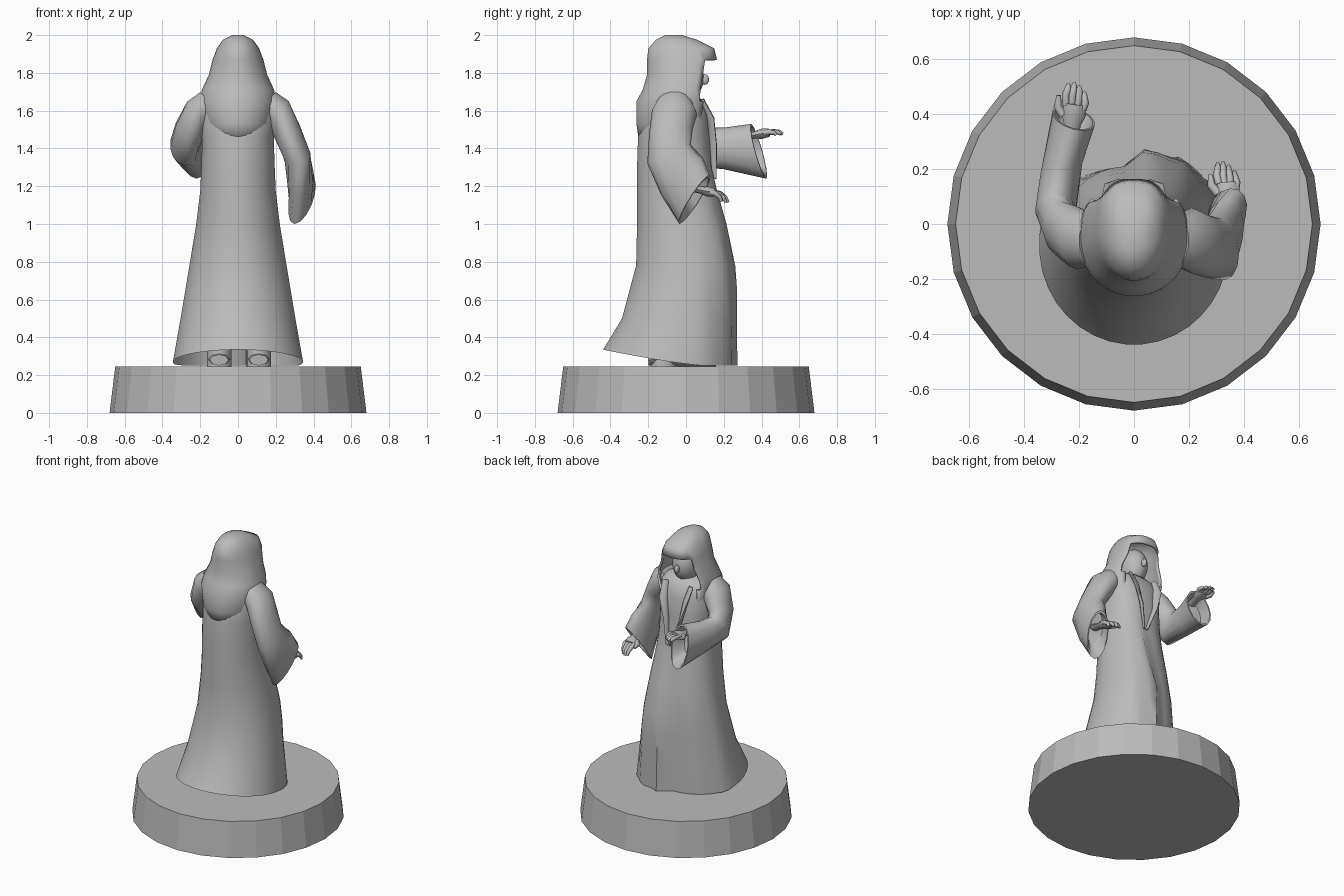
import bpy, bmesh, math
from mathutils import Vector as V

cube = bpy.data.objects.get("Cube")
if cube:
    bpy.data.objects.remove(cube, do_unlink=True)

grey = bpy.data.materials.new("stone_grey")
grey.use_nodes = True
COLOUR = (0.5, 0.5, 0.5, 1)
grey.diffuse_color = COLOUR
grey.node_tree.nodes["Principled BSDF"].inputs["Base Color"].default_value = COLOUR


def finish(name, bm, smooth=50):
    bmesh.ops.recalc_face_normals(bm, faces=bm.faces)
    mesh = bpy.data.meshes.new(name)
    bm.to_mesh(mesh)
    bm.free()
    mesh.materials.append(grey)
    ob = bpy.data.objects.new(name, mesh)
    bpy.context.collection.objects.link(ob)
    bpy.ops.object.select_all(action="DESELECT")
    ob.select_set(True)
    bpy.context.view_layer.objects.active = ob
    if smooth:
        bpy.ops.object.shade_smooth_by_angle(angle=math.radians(smooth))
    return ob


def loft(name, rings, caps=(True, True), skip=None, smooth=50):
    """Join rings of points into a skin; skip(i, j) leaves a face out."""
    bm = bmesh.new()
    loops = [[bm.verts.new(p) for p in ring] for ring in rings]
    n = len(loops[0])
    for i in range(len(loops) - 1):
        for j in range(n):
            if not (skip and skip(i, j)):
                k = (j + 1) % n
                bm.faces.new((loops[i][j], loops[i][k], loops[i + 1][k], loops[i + 1][j]))
    for want, loop in zip(caps, (loops[0], loops[-1])):
        if want:
            bm.faces.new(loop)
    return finish(name, bm, smooth)


def ellipse(c, u, v, n=14):
    c, u, v = V(c), V(u), V(v)
    return [c + u * math.cos(t * math.tau / n) + v * math.sin(t * math.tau / n) for t in range(n)]


def tube(name, points, radii, flat=1.0):
    """Tapered tube along points; flat squashes it towards its path."""
    points = [V(p) for p in points]
    rings = []
    for i, (p, r) in enumerate(zip(points, radii)):
        d = (points[min(i + 1, len(points) - 1)] - points[max(i - 1, 0)]).normalized()
        side = d.cross(V((0, 0, 1))).normalized()
        rings.append(ellipse(p, side * r, side.cross(d) * r * flat, 8))
    return loft(name, rings)


def ball(name, centre, size):
    bm = bmesh.new()
    bmesh.ops.create_uvsphere(bm, u_segments=16, v_segments=10, radius=1)
    bmesh.ops.scale(bm, vec=size, verts=bm.verts)
    bmesh.ops.translate(bm, vec=centre, verts=bm.verts)
    return finish(name, bm)


N = 36


def outline(z, w, front, back, power=0.85):
    """Rounded cross-section, starting at the figure's front (+y)."""
    pts = []
    for j in range(N):
        a = math.tau * (j + 0.5) / N
        s, c = math.sin(a), math.cos(a)
        p = power if c > 0 else 1
        pts.append(V((w * math.copysign(abs(s) ** p, s),
                      (front + back) / 2 + (front - back) / 2 * math.copysign(abs(c) ** p, c), z)))
    return pts


# Plinth
bm = bmesh.new()
bmesh.ops.create_cone(bm, cap_ends=True, segments=24, radius1=0.68, radius2=0.65, depth=0.245)
bmesh.ops.translate(bm, vec=(0, 0, 0.1225), verts=bm.verts)
finish("plinth", bm, 0)

# Robe: one front panel overlaps the other, and the hem rises at the back
robe_rows = [(0.25, 0.345, 0.275, -0.44), (0.5, 0.305, 0.275, -0.34), (0.65, 0.28, 0.275, -0.3),
             (0.78, 0.258, 0.265, -0.265), (1.0, 0.222, 0.222, -0.26), (1.18, 0.2, 0.17, -0.26),
             (1.3, 0.195, 0.14, -0.26), (1.45, 0.19, 0.13, -0.255), (1.58, 0.2, 0.12, -0.24),
             (1.65, 0.185, 0.09, -0.2), (1.69, 0.12, 0.05, -0.14)]
robe = []
for z, w, front, back in robe_rows:
    ring = outline(z, w, front, back)
    low = max(0, (1.35 - z) / 1.1)
    for p in ring:
        if p.y > 0 and p.x < 0.03:
            p.y -= 0.065 * min(1, low * 1.6) * min(1, p.y / 0.15)
        elif p.y > 0.1:
            p.y -= 0.02 * low * (1 + math.cos((p.x - 0.12) * 50)) / 2
        if z < 0.3:
            p.z += 0.085 * max(0, (0.1 - p.y) / 0.54) ** 1.3
    robe.append(ring)
loft("robe", robe, caps=(False, True))

# Hood with an open face
hood_rows = [(1.44, 0.14, 0.08, -0.25), (1.53, 0.18, 0.12, -0.263), (1.65, 0.2, 0.14, -0.263),
             (1.71, 0.192, 0.14, -0.23), (1.79, 0.155, 0.15, -0.207), (1.87, 0.135, 0.165, -0.207),
             (1.93, 0.112, 0.15, -0.2), (1.975, 0.08, 0.06, -0.16), (2.0, 0.03, -0.02, -0.11)]
hood = loft("hood", [outline(*row, power=0.75) for row in hood_rows], caps=(False, True),
            skip=lambda i, j: i < 5 and min(j + 1, N - 1 - j) <= (5 if i > 1 else 4))
shell = hood.modifiers.new("thickness", "SOLIDIFY")
shell.thickness = 0.015
shell.offset = -1

# Face inside the hood
ball("head", (0, -0.01, 1.775), (0.088, 0.105, 0.125))
ball("nose", (0, 0.1, 1.765), (0.015, 0.022, 0.028))
ball("neck", (0, -0.02, 1.65), (0.07, 0.07, 0.1))

# Crossed collar edges
for name, side in (("left_lapel", 1), ("right_lapel", -1)):
    tube(name, [(side * 0.1, 0.085, 1.66), (side * 0.085, 0.13, 1.56), (side * 0.055, 0.142, 1.42),
                (0.03 + side * 0.01, 0.15, 1.24)], (0.02, 0.028, 0.022, 0.012), 0.5)


# Sleeves widen to a drooping cuff, then turn inwards
def sleeve(name, rows):
    rings = [ellipse(*row) for row in rows]
    centre, back = V(rows[-1][0]), V(rows[-2][0])
    rings.append([centre + (p - centre) * 0.9 for p in rings[-1]])
    inner = centre.lerp(back, 0.5)
    rings.append([inner + (p - centre) * 0.7 for p in rings[-2]])
    loft(name, rings, smooth=60)


sleeve("left_sleeve", [((0.15, -0.06, 1.65), (0, 0.09, 0), (0.05, 0, 0.05)),
                       ((0.21, -0.06, 1.59), (0, 0.12, -0.01), (0.06, 0, 0.06)),
                       ((0.26, -0.08, 1.49), (0, 0.115, 0.01), (0.065, 0, 0.04)),
                       ((0.31, -0.09, 1.37), (-0.02, 0.115, 0.05), (0.07, 0.01, 0.02)),
                       ((0.33, -0.02, 1.25), (0.01, 0.11, 0.1), (0.07, -0.01, 0)),
                       ((0.34, 0.045, 1.13), (0.04, 0.08, 0.13), (0.06, -0.03, 0))])
sleeve("right_sleeve", [((-0.15, -0.06, 1.65), (0, 0.09, 0), (-0.05, 0, 0.05)),
                        ((-0.21, -0.05, 1.59), (0, 0.115, 0), (-0.06, 0, 0.06)),
                        ((-0.26, -0.02, 1.49), (0, 0.1, 0.04), (-0.07, 0, 0.04)),
                        ((-0.285, 0.05, 1.41), (0, 0.06, 0.1), (-0.075, 0, 0.01)),
                        ((-0.265, 0.2, 1.4), (0, 0, 0.11), (-0.078, -0.02, 0)),
                        ((-0.22, 0.385, 1.385), (0, -0.04, 0.145), (-0.078, 0.02, 0))])


# Hands: palm, four curled fingers and a thumb
def hand(name, wrist, ahead, across, droop):
    wrist, ahead, across, droop = V(wrist), V(ahead), V(across), V(droop)
    palm = wrist + ahead
    tube(name + "_palm", [wrist - ahead, wrist, wrist + ahead * 0.6, palm + ahead * 0.2],
         (0.032, 0.03, 0.045, 0.038), 0.6)
    for k in range(4):
        base = palm + across * (k - 1.5) * 0.5
        reach = ahead * (1.0, 1.15, 1.05, 0.8)[k]
        tube(f"{name}_finger_{k + 1}", [base, base + reach * 0.5 + across * (k - 1.5) * 0.1,
             base + reach * 0.9 + droop * 0.4, base + reach + droop], (0.014, 0.014, 0.012, 0.007))
    thumb = wrist + ahead * 0.4 - across * 0.9
    tube(name + "_thumb", [thumb, thumb + ahead * 0.4 - across * 0.6, thumb + ahead - across * 0.6],
         (0.017, 0.015, 0.008))


hand("left_hand", (0.345, 0.075, 1.18), (-0.005, 0.062, -0.012), (0.04, -0.012, 0), (0, 0.012, -0.04))
hand("right_hand", (-0.225, 0.36, 1.47), (0.008, 0.065, 0.012), (0.04, -0.012, 0), (0, 0.01, -0.02))

# Feet and lower legs under the hem
for name, x in (("left_foot", 0.11), ("right_foot", -0.1)):
    tube(name, [(x, -0.2, 0.28), (x, -0.1, 0.29), (x, 0.05, 0.275), (x, 0.16, 0.26)],
         (0.05, 0.065, 0.06, 0.03), 0.6)
    loft(name + "_leg", [ellipse((x, -0.12, z), (0.065, 0, 0), (0, 0.07, 0)) for z in (0.245, 0.7)])
